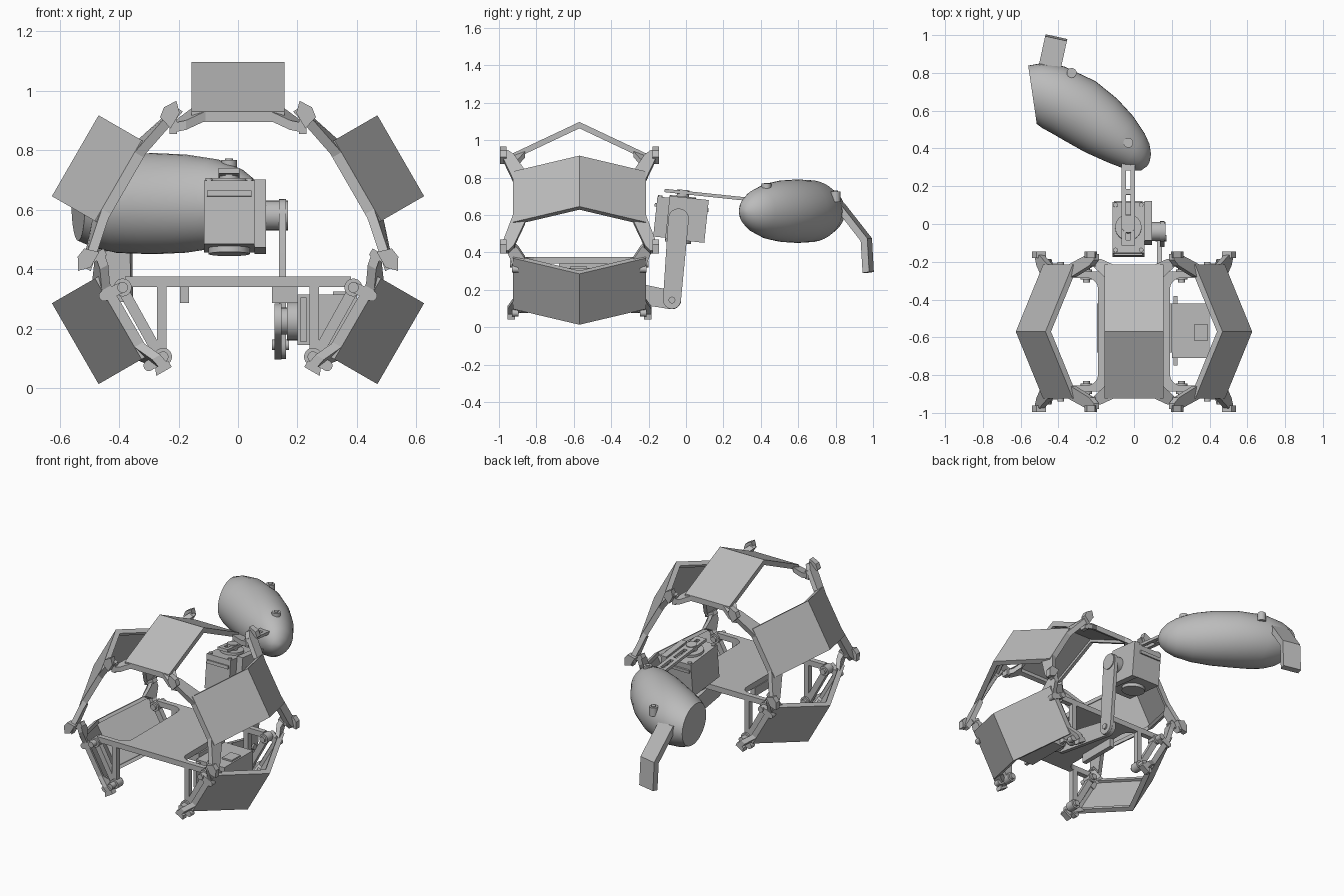
import bpy, bmesh, math
from mathutils import Matrix, Vector

if "Cube" in bpy.data.objects:
    bpy.data.objects.remove(bpy.data.objects["Cube"])

grey = bpy.data.materials.new("mid grey")
grey.use_nodes = True
COL = (0.5, 0.5, 0.5, 1)
grey.diffuse_color = COL
grey.node_tree.nodes["Principled BSDF"].inputs["Base Color"].default_value = COL

RING_Y, RING_Z = -0.57, 0.465


def loft(name, rings, smooth=None):
    """Skin a list of equal-length point rings and cap both ends."""
    bm = bmesh.new()
    vs = [[bm.verts.new(p) for p in ring] for ring in rings]
    n = len(vs[0])
    for a, b in zip(vs, vs[1:]):
        for i in range(n):
            j = (i + 1) % n
            bm.faces.new((a[i], a[j], b[j], b[i]))
    bm.faces.new(vs[0])
    bm.faces.new(vs[-1])
    bmesh.ops.recalc_face_normals(bm, faces=bm.faces)
    mesh = bpy.data.meshes.new(name)
    bm.to_mesh(mesh)
    bm.free()
    mesh.materials.append(grey)
    ob = bpy.data.objects.new(name, mesh)
    bpy.context.collection.objects.link(ob)
    if smooth:
        bpy.ops.object.select_all(action='DESELECT')
        ob.select_set(True)
        bpy.context.view_layer.objects.active = ob
        bpy.ops.object.shade_smooth_by_angle(angle=math.radians(smooth))
    return ob


def prism(name, pts, lo, hi, axis, smooth=None):
    """Extrude a 2D outline along x, y or z."""
    def put(p, h):
        return {'x': (h, p[0], p[1]), 'y': (p[0], h, p[1]), 'z': (p[0], p[1], h)}[axis]
    return loft(name, [[put(p, h) for p in pts] for h in (lo, hi)], smooth)


def box(name, x, y, z):
    return prism(name, [(x[0], y[0]), (x[1], y[0]), (x[1], y[1]), (x[0], y[1])], z[0], z[1], 'z')


def disc(name, c, r, lo, hi, axis, n=24):
    pts = [(c[0] + r * math.cos(k * math.tau / n), c[1] + r * math.sin(k * math.tau / n)) for k in range(n)]
    return prism(name, pts, lo, hi, axis, 40)


def link(name, p, q, r1, r2, lo, hi, axis):
    """Round-ended bar between two points."""
    a = math.atan2(q[1] - p[1], q[0] - p[0])
    pts = []
    for c, r, start in ((p, r1, a + math.pi / 2), (q, r2, a - math.pi / 2)):
        for k in range(9):
            b = start + k * math.pi / 8
            pts.append((c[0] + r * math.cos(b), c[1] + r * math.sin(b)))
    return prism(name, pts, lo, hi, axis, 40)


# Five bent shell plates around a horizontal axis, with ribs and claw ears
HALF, EDGE, R_RIDGE, R_EDGE = 0.157, 0.35, 0.632, 0.467


def shell(name, deg, long_ears):
    a = math.radians(deg)

    def at(t, d, r):
        return (r * math.cos(a) - t * math.sin(a), RING_Y + d,
                RING_Z + r * math.sin(a) + t * math.cos(a))

    def vee(part, t0, t1, thick):
        sec = [(-EDGE, R_EDGE), (0, R_RIDGE), (EDGE, R_EDGE),
               (EDGE, R_EDGE - thick), (0, R_RIDGE - thick), (-EDGE, R_EDGE - thick)]
        loft(part, [[at(t, d, r) for d, r in sec] for t in (t0, t1)])

    vee(name + "_plate", -HALF, HALF, 0.015)
    tip = 0.31 if long_ears else 0.225
    out = 0.41 if long_ears else 0.385
    for s in (-1, 1):
        vee(name + "_rib", s * (HALF - 0.02), s * HALF, 0.034)
        for e in (-1, 1):
            # end lip
            loft(name + "_lip", [[at(t, e * d, r) for d, r in
                 ((0.33, 0.475), (0.355, 0.465), (0.355, 0.43), (0.33, 0.44))] for t in (0, s * HALF)])
            # ear sloping off the corner
            ear = [(0.11, 0.355, 0.465), (HALF, 0.29, 0.475), (tip - 0.03, out - 0.06, 0.435),
                   (tip, out - 0.03, 0.425), (tip, out, 0.425), (tip - 0.05, out, 0.435)]
            loft(name + "_ear", [[at(s * t, e * d, r - h) for t, d, r in ear] for h in (0, 0.032)])
            # hooked claw
            if long_ears:
                claw = [(tip - 0.07, 0.4), (tip - 0.01, 0.4), (tip + 0.02, 0.43), (tip - 0.02, 0.455),
                        (tip - 0.055, 0.45)]
                loft(name + "_claw", [[at(s * t, e * d, r) for t, r in claw] for d in (out - 0.02, out + 0.015)])
            else:
                claw = [(tip - 0.02, 0.39), (tip + 0.005, 0.39), (tip + 0.005, 0.45), (tip - 0.02, 0.44)]
                loft(name + "_claw", [[at(s * t, e * d, r) for t, r in claw] for d in (out - 0.04, out)])


for name, deg, long_ears in (("top_shell", 90, False), ("upper_left_shell", 30, True),
                             ("upper_right_shell", 150, True), ("lower_left_shell", -30, False),
                             ("lower_right_shell", 210, False)):
    shell(name, deg, long_ears)

# Base frame: centre plate with four filleted arms
arc = [(0.25 - 0.06 * math.cos(k * math.pi / 10), 0.225 + 0.06 * math.sin(k * math.pi / 10)) for k in range(6)]
quarter = arc + [(0.38, 0.285), (0.38, 0.318)]
right = [(x, RING_Y - d) for x, d in reversed(quarter)] + [(x, RING_Y + d) for x, d in quarter]
prism("base_frame", right + [(-x, y) for x, y in reversed(right)], 0.34, 0.375, 'z')
for x in ((-0.195, -0.165), (0.115, 0.2)):
    box("frame_lug", x, (-0.68, -0.42), (0.285, 0.34))

# Triangular brackets with pivot knobs, at both ends of both sides
for s in (-1, 1):
    for e in (-1, 1):
        y0, y1 = RING_Y + e * 0.285, RING_Y + e * 0.318
        box("bracket_post", (s * 0.24, s * 0.272), (y0, y1), (0.1, 0.345))
        link("bracket_brace", (s * 0.262, 0.105), (s * 0.39, 0.335), 0.018, 0.018, y0, y1, 'y')
        for x, z in ((0.252, 0.105), (0.388, 0.338)):
            disc("pivot_collar", (s * x, z), 0.03, RING_Y + e * 0.275, RING_Y + e * 0.33, 'y')
            disc("pivot_pin", (s * x, z), 0.018, RING_Y + e * 0.26, RING_Y + e * 0.37, 'y')
        # short tab joining the pivot to the shell
        for p, q in (((0.39, 0.338), (0.45, 0.31)), ((0.252, 0.105), (0.3, 0.075))):
            link("shell_tab", (s * p[0], p[1]), (s * q[0], q[1]), 0.018, 0.018,
                 RING_Y + e * 0.325, RING_Y + e * 0.36, 'y')

# Lower motor with horn and socket
box("lower_motor", (0.2, 0.4), (-0.71, -0.42), (0.145, 0.315))
box("motor_flange", (0.21, 0.23), (-0.75, -0.38), (0.155, 0.305))
box("motor_socket", (0.32, 0.39), (-0.62, -0.53), (0.315, 0.325))
disc("motor_boss", (-0.5, 0.225), 0.065, 0.165, 0.205, 'x')
disc("motor_horn", (-0.5, 0.225), 0.045, 0.125, 0.165, 'x')

# Two-part arm
link("lower_link", (-0.5, 0.225), (-0.075, 0.145), 0.06, 0.05, 0.122, 0.147, 'x')
link("upper_link", (-0.075, 0.145), (-0.04, 0.58), 0.048, 0.055, 0.138, 0.162, 'x')
disc("elbow_pin", (-0.075, 0.145), 0.018, 0.115, 0.172, 'x')
disc("shoulder_horn", (-0.04, 0.58), 0.05, 0.09, 0.168, 'x')

# Upper motor group, tilted forward on the arm
tilt = Matrix.Translation((-0.03, -0.03, 0.575)) @ Matrix.Rotation(math.radians(-6), 4, 'X')
group = [
    box("upper_motor", (-0.085, 0.085), (-0.135, 0.135), (-0.105, 0.11)),
    box("motor_lid", (-0.075, 0.075), (-0.145, 0.145), (0.055, 0.075)),
    box("motor_bracket", (0.085, 0.125), (-0.07, 0.14), (-0.11, 0.12)),
    disc("bottom_horn", (0, 0.0), 0.07, -0.125, -0.105, 'z'),
    disc("top_horn", (0, 0.0), 0.07, 0.11, 0.125, 'z'),
    disc("top_hub", (0, 0.0), 0.033, 0.125, 0.16, 'z'),
]
for s in (-1, 1):
    group.append(box("slotted_strip_rail", (s * 0.012, s * 0.035), (-0.1, 0.4), (0.137, 0.155)))
    for y in (-0.12, 0.12):
        group.append(disc("motor_screw", (s * 0.068, y), 0.012, 0.11, 0.118, 'z', 12))
for y in (-0.1, 0.03, 0.17, 0.3, 0.38):
    group.append(box("slotted_strip_bridge", (-0.02, 0.02), (y, y + 0.03), (0.137, 0.155)))
for ob in group:
    ob.data.transform(tilt)

# Egg-shaped pod with a slanted flat end
u, v = Vector((-0.854, 0.52, 0)), Vector((0.52, 0.854, 0))
# along, centre, half width, half height, slant
stations = [(0.1, 0.31, 0.012, 0.012, 0), (0.115, 0.312, 0.05, 0.05, 0), (0.15, 0.322, 0.082, 0.088, 0),
            (0.2, 0.33, 0.108, 0.118, 0), (0.3, 0.345, 0.14, 0.15, 0), (0.42, 0.355, 0.165, 0.165, 0),
            (0.55, 0.363, 0.177, 0.17, 0.1), (0.69, 0.352, 0.168, 0.166, 0.36),
            (0.77, 0.326, 0.145, 0.147, 0.64), (0.815, 0.305, 0.12, 0.125, 0.83)]
rings = []
for along, c, hw, hh, slant in stations:
    ring = []
    for k in range(40):
        b = k * math.tau / 40
        w = hw * math.cos(b)
        p = u * (along + slant * w) + v * (c + w)
        ring.append((p.x, p.y, 0.62 + hh * math.sin(b)))
    rings.append(ring)
loft("pod", rings, 35)

# Raised screw collars on the pod
for x, y, z in ((-0.03, 0.43, 0.762), (-0.33, 0.8, 0.72)):
    disc("pod_screw_collar", (x, y), 0.026, z - 0.05, z + 0.005, 'z', 16)
    disc("pod_screw", (x, y), 0.014, z - 0.05, z + 0.01, 'z', 12)

# Bent clip hanging from the rear of the pod
clip = [(0.8, 0.66), (0.845, 0.66), (0.99, 0.475), (1.0, 0.295), (0.965, 0.29), (0.955, 0.46)]
skew = 0.22
loft("rear_clip", [[(x + skew * (y - 0.9), y - skew * (x + 0.47), z) for y, z in clip]
                   for x in (-0.49, -0.375)])
